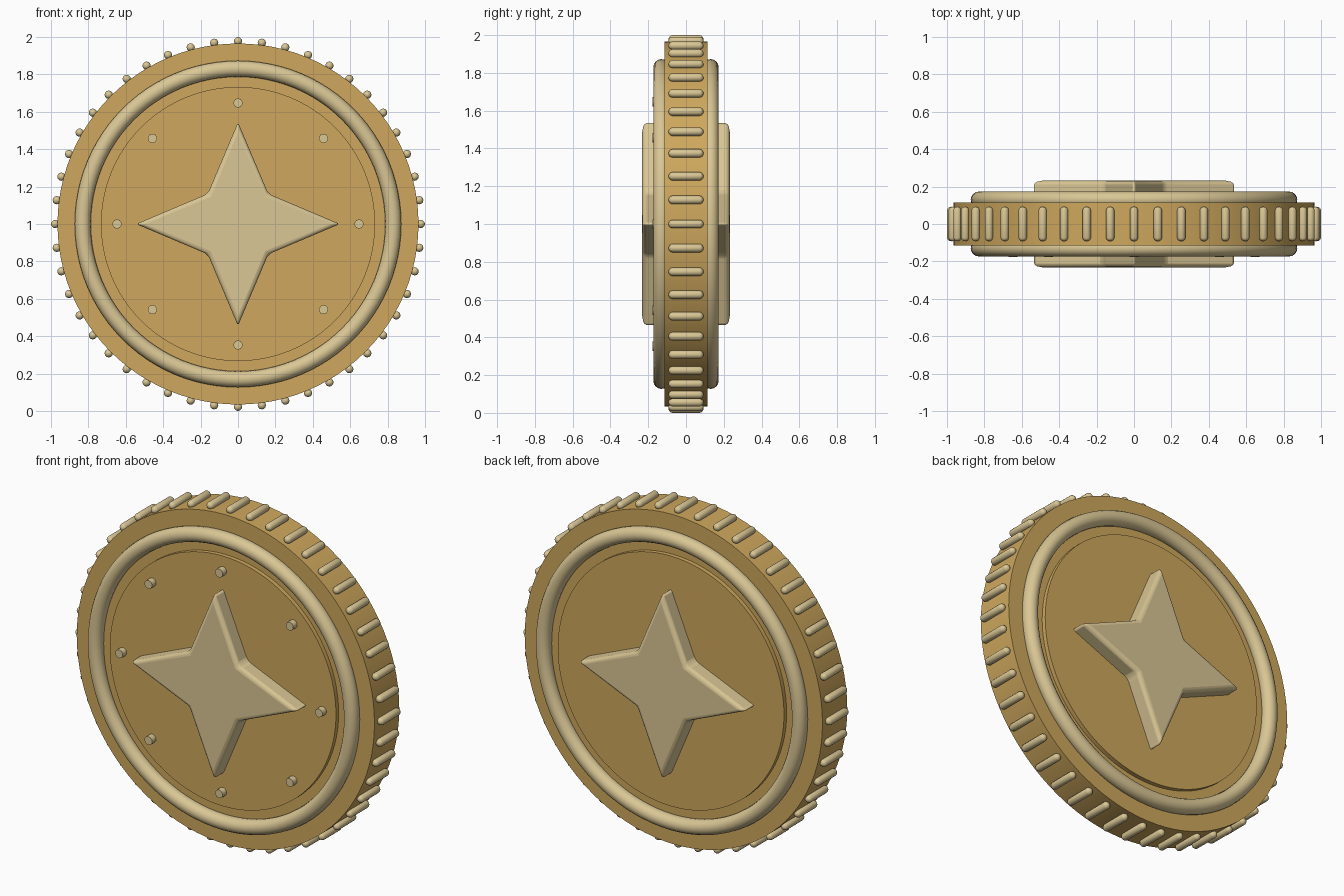
import bpy, bmesh
from math import sin, cos, pi, radians
from mathutils import Matrix, Vector

if "Cube" in bpy.data.objects:
    bpy.data.objects.remove(bpy.data.objects["Cube"])

CZ = 1.0  # height of the coin centre


def material(name, color):
    m = bpy.data.materials.new(name)
    m.diffuse_color = color
    m.use_nodes = True
    m.node_tree.nodes["Principled BSDF"].inputs["Base Color"].default_value = m.diffuse_color
    return m


GOLD = material("gold", (0.62, 0.39, 0.11, 1))
PALE = material("pale_gold", (0.70, 0.57, 0.30, 1))


def finish(ob, name, mat, angle=40):
    ob.name = name
    ob.data.materials.append(mat)
    bpy.ops.object.select_all(action='DESELECT')
    ob.select_set(True)
    bpy.context.view_layer.objects.active = ob
    bpy.ops.object.shade_smooth_by_angle(angle=radians(angle))
    return ob


def disc(name, radius, y0, y1, mat, sides=96, x=0, z=CZ):
    bpy.ops.mesh.primitive_cylinder_add(vertices=sides, radius=radius, depth=y1 - y0,
                                        location=(x, (y0 + y1) / 2, z), rotation=(pi / 2, 0, 0))
    return finish(bpy.context.object, name, mat)


def from_bmesh(bm, name, mat, angle=40):
    me = bpy.data.meshes.new(name)
    bm.to_mesh(me)
    bm.free()
    ob = bpy.data.objects.new(name, me)
    bpy.context.collection.objects.link(ob)
    return finish(ob, name, mat, angle)


# Coin body
disc("coin_body", 0.965, -0.115, 0.115, GOLD)

# Raised centre plate and rounded ring on both faces
for side, s in (("front", -1), ("back", 1)):
    a, b = sorted((s * 0.11, s * 0.14))
    disc(side + "_plate", 0.733, a, b, GOLD)
    bpy.ops.mesh.primitive_torus_add(major_segments=96, minor_segments=16,
                                     major_radius=0.83, minor_radius=0.043,
                                     location=(0, s * 0.13, CZ), rotation=(pi / 2, 0, 0))
    finish(bpy.context.object, side + "_ring", PALE, 60)

# Four-pointed star running through the coin, with softened edges
bm = bmesh.new()
pts = []
for i in range(8):
    r = 0.545 if i % 2 == 0 else 0.229
    pts.append(bm.verts.new((r * cos(i * pi / 4), -0.232, CZ + r * sin(i * pi / 4))))
face = bm.faces.new(pts)
ext = bmesh.ops.extrude_face_region(bm, geom=[face])
bmesh.ops.translate(bm, vec=(0, 0.464, 0),
                    verts=[g for g in ext["geom"] if isinstance(g, bmesh.types.BMVert)])
bmesh.ops.recalc_face_normals(bm, faces=bm.faces)
star = from_bmesh(bm, "star", PALE)
bev = star.modifiers.new("soft_edges", 'BEVEL')
bev.width, bev.segments, bev.limit_method = 0.022, 3, 'ANGLE'

# Small studs around the star, front face only
for i in range(8):
    t = i * pi / 4
    disc(f"stud_{i}", 0.025, -0.177, -0.13, PALE, 10, 0.647 * cos(t), CZ + 0.647 * sin(t))

# Capsule ridges around the rim
bm = bmesh.new()
for i in range(48):
    t = 2 * pi * i / 48
    new = bmesh.ops.create_uvsphere(bm, u_segments=12, v_segments=9, radius=0.0225)["verts"]
    for v in new:
        v.co.z += 0.07 if v.co.z > 0 else -0.07
    move = (Matrix.Translation(Vector((0.9775 * cos(t), 0, CZ + 0.9775 * sin(t))))
            @ Matrix.Rotation(pi / 2, 4, 'X'))
    bmesh.ops.transform(bm, matrix=move, verts=new)
from_bmesh(bm, "rim_ridges", PALE, 60)
